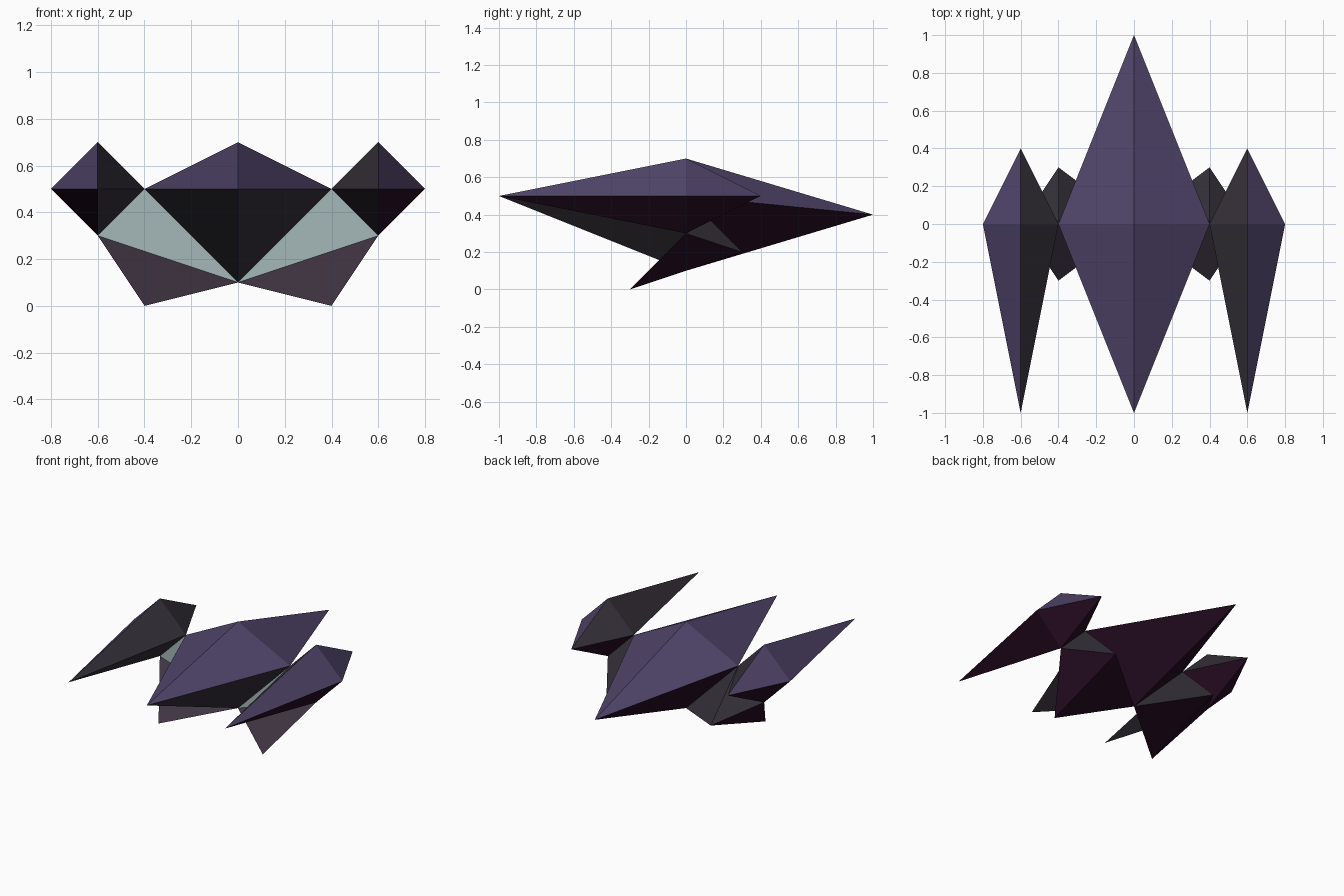
import bpy, bmesh
from mathutils import Vector

if "Cube" in bpy.data.objects:
    bpy.data.objects.remove(bpy.data.objects["Cube"])


def material(name, r, g, b):
    """Flat colour given as 0-255 screen values, stored linear."""
    m = bpy.data.materials.new(name)
    lin = [((c / 255 + 0.055) / 1.055) ** 2.4 if c > 10 else c / 255 / 12.92 for c in (r, g, b)]
    m.diffuse_color = (*lin, 1)
    m.use_nodes = True
    m.node_tree.nodes["Principled BSDF"].inputs["Base Color"].default_value = m.diffuse_color
    return m


PURPLE, GREY, MAROON, PLUM, GLASS = range(5)
MATS = [
    material("purple_plating", 79, 67, 104),
    material("dark_grey_plating", 53, 48, 57),
    material("maroon_underside", 40, 13, 36),
    material("plum_grey", 63, 52, 66),
    material("pale_teal", 165, 185, 185),
]


def build(name, points, faces, rule, mirror=False):
    """Flat-faced solid; rule(face index, normal) picks each face's colour."""
    bm = bmesh.new()
    verts = [bm.verts.new(p) for p in points]
    for f in faces:
        bm.faces.new([verts[i] for i in f])
    bmesh.ops.recalc_face_normals(bm, faces=bm.faces)
    bm.normal_update()
    for i, f in enumerate(bm.faces):
        f.material_index = rule(i, f.normal)
    me = bpy.data.meshes.new(name)
    bm.to_mesh(me)
    bm.free()
    for m in MATS:
        me.materials.append(m)
    ob = bpy.data.objects.new(name, me)
    bpy.context.collection.objects.link(ob)
    if mirror:
        ob.modifiers.new("mirror", 'MIRROR').use_mirror_merge = False
    return ob


def crystal(name, x, half_width, front, back, bottom, rule, mirror=False):
    """Stretched eight-sided diamond; front and back are (y, z) tips."""
    ring = [(x, *front), (x + half_width, 0, 0.5), (x, *back), (x - half_width, 0, 0.5)]
    points = ring + [(x, 0, 0.7), (x, 0, bottom)]
    faces = [(i, (i + 1) % 4, tip) for tip in (4, 5) for i in range(4)]
    return build(name, points, faces, rule, mirror)


# Central hull: purple above, grey under the nose, maroon under the tail
crystal("hull", 0, 0.4, (-1, 0.5), (1, 0.4), 0.1,
        lambda i, n: PURPLE if n.z > 0 else GREY if n.y < 0 else MAROON)


# Side pods: the inner faces are grey, the outer ones purple and maroon
def pod_rule(i, n):
    inner = n.x < 0
    if n.z > 0:
        return GREY if inner else PURPLE
    return GREY if inner and n.y < 0 else MAROON


crystal("side_pods", 0.6, 0.2, (-1, 0.5), (0.4, 0.5), 0.3, pod_rule, mirror=True)

# Connecting wings: pale front panel, plum foot, grey back, maroon underside
wing_points = [(0.4, 0, 0.5), (0.6, 0, 0.3), (0, 0, 0.1), (0.4, -0.3, 0), (0.4, 0.3, 0.2)]
wing_faces = [(0, 1, 2), (1, 2, 3), (0, 1, 4), (0, 2, 4), (2, 3, 4), (1, 3, 4)]
wing_colours = [GLASS, PLUM, GREY, GREY, MAROON, MAROON]
build("connecting_wings", wing_points, wing_faces, lambda i, n: wing_colours[i], mirror=True)
